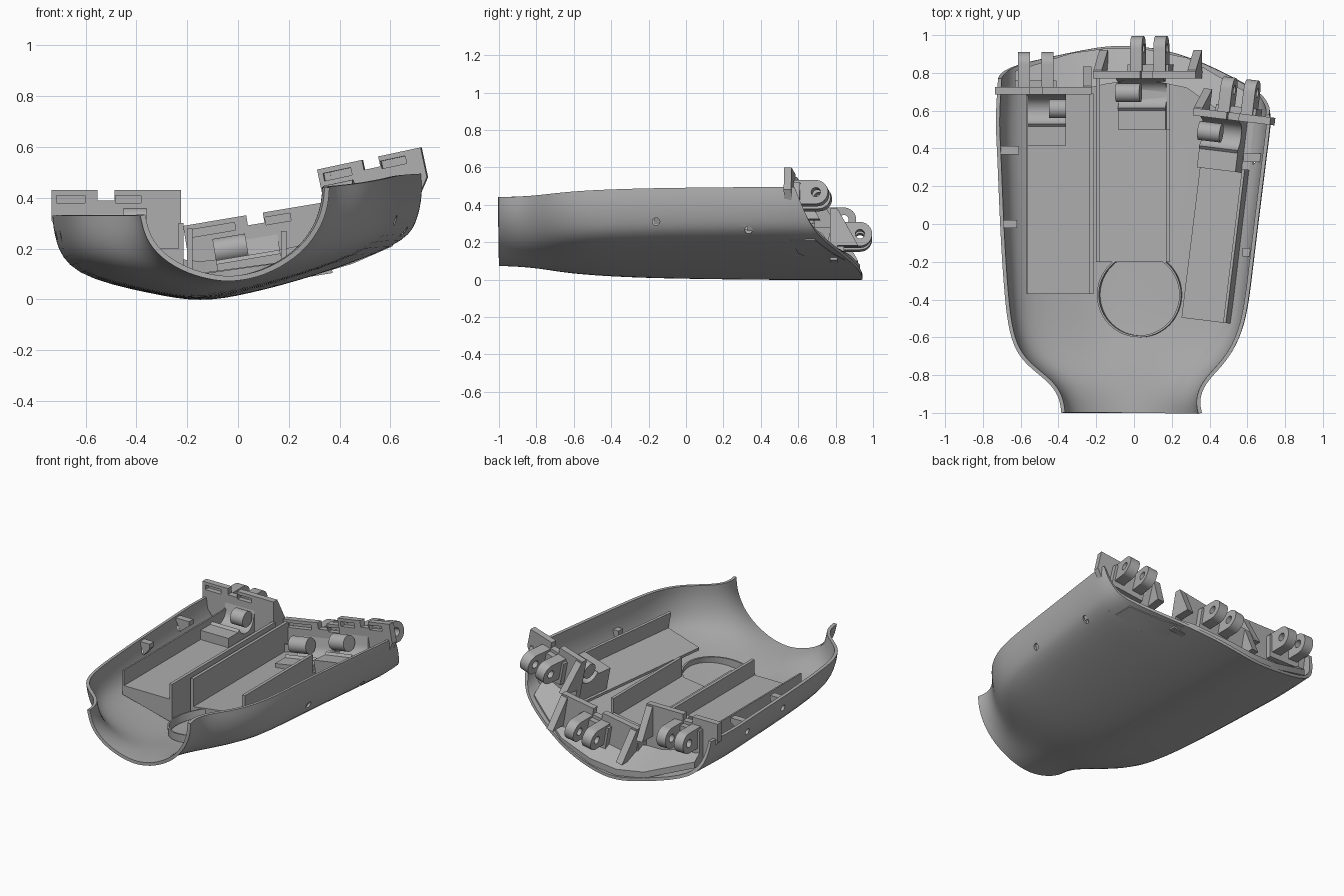
import bpy, math
from mathutils import Matrix

cube = bpy.data.objects.get("Cube")
if cube:
    bpy.data.objects.remove(cube, do_unlink=True)

grey = bpy.data.materials.new("plain grey")
grey.use_nodes = True
grey.diffuse_color = (0.42, 0.42, 0.42, 1)
grey.node_tree.nodes["Principled BSDF"].inputs["Base Color"].default_value = (0.42, 0.42, 0.42, 1)

# Profile planes: XZ is extruded along y, YZ is extruded along x
XZ = Matrix.Rotation(math.pi / 2, 4, 'X')
YZ = Matrix(((0, 0, 1, 0), (1, 0, 0, 0), (0, 1, 0, 0), (0, 0, 0, 1)))
FLAT = Matrix.Identity(4)


def finish(ob, angle=35):
    """Apply modifiers and shade smooth with sharp edges kept."""
    bpy.ops.object.select_all(action='DESELECT')
    ob.select_set(True)
    bpy.context.view_layer.objects.active = ob
    bpy.ops.object.convert(target='MESH')
    ob = bpy.context.view_layer.objects.active
    bpy.ops.object.shade_smooth_by_angle(angle=math.radians(angle))
    return ob


def prism(name, loops, lo, hi, plane=FLAT, frame=FLAT):
    """Extrude closed 2D loops (inner ones are holes) from lo to hi."""
    cu = bpy.data.curves.new(name, 'CURVE')
    cu.dimensions = '2D'
    cu.fill_mode = 'BOTH'
    cu.extrude = (hi - lo) / 2
    for loop in loops:
        sp = cu.splines.new('POLY')
        sp.points.add(len(loop) - 1)
        for p, (a, b) in zip(sp.points, loop):
            p.co = (a, b, 0, 1)
        sp.use_cyclic_u = True
    cu.materials.append(grey)
    ob = bpy.data.objects.new(name, cu)
    bpy.context.collection.objects.link(ob)
    mid = (lo + hi) / 2
    ob.matrix_world = frame @ plane @ Matrix.Translation((0, 0, -mid if plane is XZ else mid))
    return finish(ob)


def arc(cx, cy, r, start, end, n=16):
    return [(cx + r * math.cos(math.radians(start + (end - start) * i / n)),
             cy + r * math.sin(math.radians(start + (end - start) * i / n))) for i in range(n + 1)]


def circle(cx, cy, r, n=32):
    return arc(cx, cy, r, 0, 360, n)[:-1]


def rect(x0, x1, y0, y1):
    return [(x0, y0), (x1, y0), (x1, y1), (x0, y1)]


def mesh_object(name, verts, faces):
    me = bpy.data.meshes.new(name)
    me.from_pydata(verts, [], faces)
    me.materials.append(grey)
    ob = bpy.data.objects.new(name, me)
    bpy.context.collection.objects.link(ob)
    return ob


# Palm shell: blend a round wrist section into a wide, tilted palm section
palm = [(-1, .33), (-.99, .24), (-.91, .095), (-.45, .02), (-.2, -.012), (.05, .02),
        (.4, .085), (.9, .215), (.98, .3), (1.01, .42), (1, .495)]
wrist = [(-1, .33), (-.95, .24), (-.78, .16), (-.5, .1), (-.2, .073), (0, .07),
         (.3, .09), (.67, .165), (.9, .27), (.99, .37), (1, .44)]
stations = [(-1, -.385, .36, 0), (-.94, -.39, .345, .02), (-.85, -.43, .37, .1),
            (-.75, -.57, .47, .28), (-.65, -.64, .54, .5), (-.5, -.675, .595, .7),
            (-.25, -.695, .625, .86), (0, -.71, .655, .93), (.4, -.725, .705, 1),
            (.55, -.735, .725, 1), (None, -.72, .715, 1)]
finger_edge = [.77, .79, .84, .91, .945, .945, .90, .72, .66, .61, .58]
verts = []
for y, xl, xr, w in stations:
    for j, (p, q) in enumerate(zip(palm, wrist)):
        f = q[0] + (p[0] - q[0]) * min(1, w * 1.4)
        z = q[1] + (p[1] - q[1]) * w
        verts.append(((xl + xr) / 2 + f * (xr - xl) / 2, finger_edge[j] if y is None else y, z))
n = len(palm)
faces = [(i * n + j, i * n + j + 1, (i + 1) * n + j + 1, (i + 1) * n + j)
         for i in range(len(stations) - 1) for j in range(n - 1)]
shell = mesh_object("palm_shell", verts, faces)
sub = shell.modifiers.new("round", 'SUBSURF')
sub.levels = sub.render_levels = 2
sub.boundary_smooth = 'PRESERVE_CORNERS'
thick = shell.modifiers.new("wall", 'SOLIDIFY')
thick.thickness = .02
thick.offset = 1
# Screw holes through the side walls
for k, (x, y, z) in enumerate([(.68, -.16, .31), (.71, .335, .265), (-.7, 0, .25), (-.71, .39, .25)]):
    bpy.ops.mesh.primitive_cylinder_add(radius=.02, depth=.16, location=(x, y, z),
                                        rotation=(0, math.pi / 2, 0))
    cutter = bpy.context.object
    cutter.name = f"hole_cutter_{k + 1}"
    cutter.hide_render = True
    cutter.hide_set(True)
    cut = shell.modifiers.new("hole", 'BOOLEAN')
    cut.operation = 'DIFFERENCE'
    cut.object = cutter
finish(shell)
for ob in [o for o in bpy.data.objects if o.name.startswith("hole_cutter")]:
    bpy.data.objects.remove(ob, do_unlink=True)

# Sloping lip that carries the finger joints
lip = []
for x, z, y0, y1 in [(-.63, .15, .70, .81), (-.33, .04, .70, .905), (-.15, .02, .74, .93), (.04, .04, .77, .93),
                     (.28, .09, .72, .88), (.45, .14, .60, .78), (.61, .21, .56, .69)]:
    lip += [(x, y0, z), (x, y1, z), (x, y1, z + .04), (x, y0, z + .13)]
last = len(lip) // 4 - 1
faces = [(i * 4 + k, i * 4 + (k + 1) % 4, i * 4 + 4 + (k + 1) % 4, i * 4 + 4 + k)
         for i in range(last) for k in range(4)]
faces += [(3, 2, 1, 0), tuple(last * 4 + k for k in range(4))]
finish(mesh_object("finger_lip", lip, faces))


def frame_at(loc, tilt, turn):
    return (Matrix.Translation(loc) @ Matrix.Rotation(math.radians(turn), 4, 'Z')
            @ Matrix.Rotation(math.radians(-tilt), 4, 'Y'))


def finger_joint(name, frame, w, h, mid, chamfers, block, pin, gussets):
    """Recessed plate, gussets, two-lobed hinge and cradle; plate top is local z = 0."""
    cl, cr = chamfers
    gap = .033
    outline = [(-w, 0), (mid - gap, 0), (mid - gap, -.04), (mid + gap, -.04), (mid + gap, 0), (w, 0),
               (w, -.12), (w - cr, -h), (cl - w, -h), (-w, -.12)]
    slots = [rect(-w + .02, mid - gap - .05, -.05, -.02), rect(mid + gap + .005, mid + gap + .105, -.05, -.02)]
    prism(name + "_plate", [outline] + slots, 0, .032, XZ, frame)
    prism(name + "_plate_back", [outline], .032, .04, XZ, frame)
    for x in gussets:
        prism(name + "_gusset", [[(.03, -.01), (.045, -.01), (.15, -.2), (.03, -.2)]], x, x + .045, YZ, frame)
    for side, x in (("right", mid - .063), ("left", mid + .063)):
        lobe = [(.03, -.175)] + arc(.16, -.11, .065, -90, 90) + [(.03, -.045)]
        prism(f"{name}_{side}_lobe", [lobe, circle(.16, -.11, .025, 20)], x - .032, x + .032, YZ, frame)
    prism(name + "_hinge_base", [rect(.03, .075, -.21, -.06)], mid - .11, mid + .11, YZ, frame)
    # Concave cradle, block and pin on the palm side of the plate
    cradle = [(.01, -h), (-.27, -h), (-.27, -.17), (-.17, -.17)] + arc(-.085, -.13, .075, 200, 350) + [(.01, -.05)]
    prism(name + "_cradle", [cradle], *block, YZ, frame)
    prism(name + "_pin", [circle(-.075, -.12, .05)], *pin, YZ, frame)


first = frame_at((-.48, .685, .43), 0, 0)
second = frame_at((.055, .77, .335), 9.5, 0)
third = frame_at((.515, .55, .555), 12, -7)
finger_joint("first_joint", first, .255, .29, -.04, (.13, 0), (-.09, .12), (.03, .12), [.21])
finger_joint("second_joint", second, .275, .28, .01, (0, 0), (-.17, .085), (-.17, -.04), [-.275, .23])
finger_joint("third_joint", third, .21, .33, .005, (0, .15), (-.19, .02), (-.19, -.07), [-.21])

# Tendon channels
prism("first_channel", [[(-.57, .14), (-.57, .3), (-.56, .3), (-.56, .2), (-.235, .2), (-.235, .3),
                         (-.215, .3), (-.215, .05)]], -.37, .69, XZ)
prism("second_channel_floor", [[(-.2, .04), (-.2, .28), (-.18, .28), (-.18, .1), (.19, .15), (.19, .1)]],
      -.2, .78, XZ)
prism("second_channel_wall", [rect(.17, .19, .1, .27)], -.2, .5, XZ)
prism("third_channel_floor", [rect(-.205, .06, -.34, -.32)], -1.07, .01, XZ, third)
prism("third_channel_wall", [rect(.045, .06, -.34, -.21)], -1.07, -.25, XZ, third)

# Round raised ring in the floor
prism("floor_ring", [circle(0, 0, .225, 48), circle(0, 0, .215, 48)], -.025, .025,
      FLAT, frame_at((.03, -.375, .1), 8, 0))

# Screw tabs along the rims
for k, (xo, xi, y, z) in enumerate([(-.71, -.61, .39, .32), (-.695, -.62, 0, .32),
                                    (.685, .58, .35, .34), (.625, .575, -.15, .36)]):
    prism(f"screw_tab_{k + 1}", [[(xo, z), (xi, z), (xi, z - .03), (xo * .95, z - .08)]], y - .022, y + .022, XZ)
